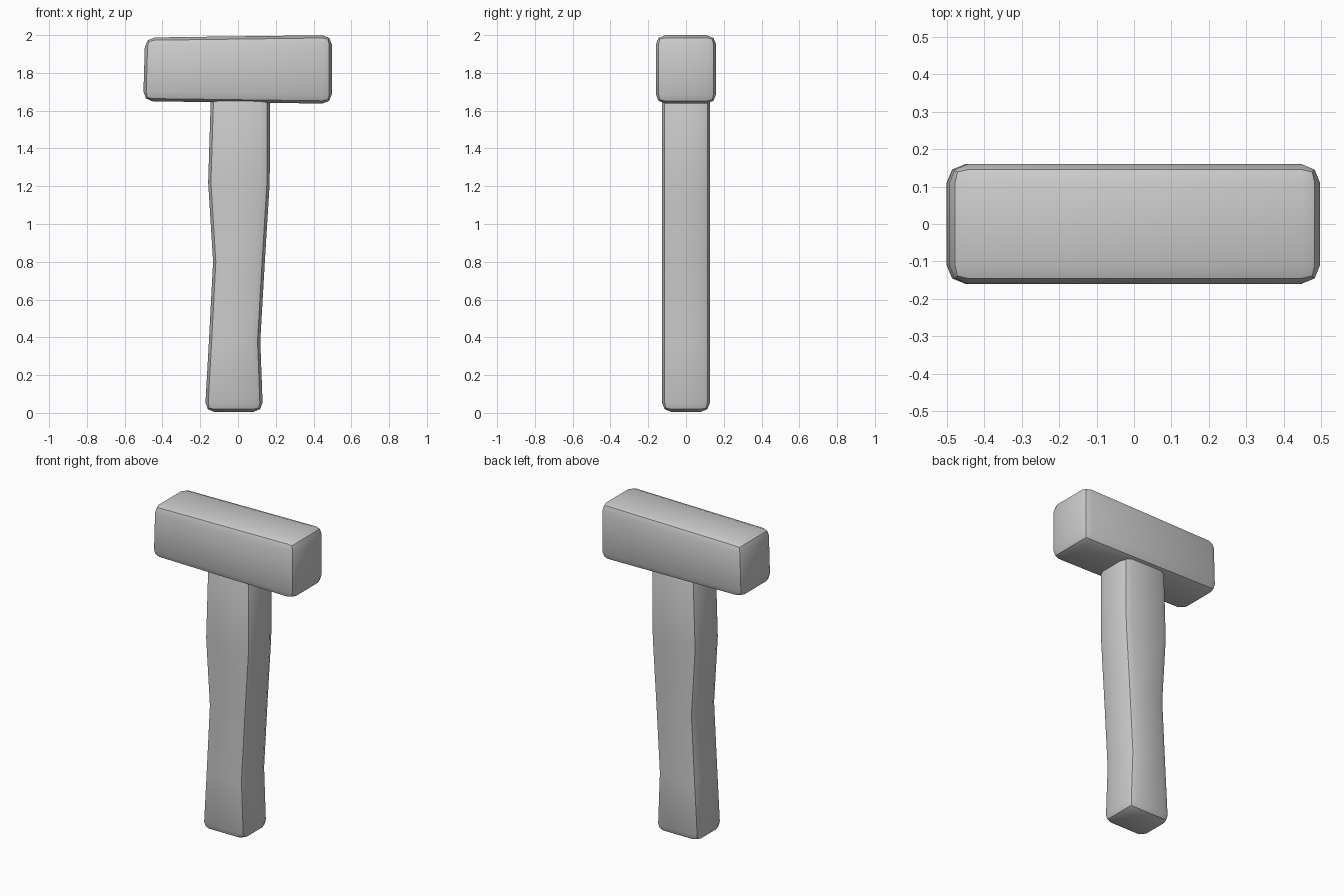
import bpy
import bmesh
import math

old = bpy.data.objects.get("Cube")
if old:
    bpy.data.objects.remove(old, do_unlink=True)

# Single plain grey for the whole tool
GREY = (0.6, 0.6, 0.6, 1.0)
mat = bpy.data.materials.new("grey")
mat.use_nodes = True
mat.diffuse_color = GREY
mat.node_tree.nodes["Principled BSDF"].inputs["Base Color"].default_value = GREY


def loft(name, sections, bevel=0.05):
    """Box lofted through rectangular sections, with its hard edges rounded."""
    bm = bmesh.new()
    rings = [[bm.verts.new(p) for p in ring] for ring in sections]
    for a, b in zip(rings, rings[1:]):
        for i in range(4):
            j = (i + 1) % 4
            bm.faces.new((a[i], a[j], b[j], b[i]))
    bm.faces.new(rings[0][::-1])
    bm.faces.new(rings[-1])
    bmesh.ops.recalc_face_normals(bm, faces=bm.faces)
    hard = [e for e in bm.edges if e.calc_face_angle() > math.radians(30)]
    bmesh.ops.bevel(bm, geom=hard, offset=bevel, offset_type='OFFSET',
                    segments=2, profile=0.5, affect='EDGES')
    mesh = bpy.data.meshes.new(name)
    bm.to_mesh(mesh)
    bm.free()
    mesh.materials.append(mat)
    obj = bpy.data.objects.new(name, mesh)
    bpy.context.collection.objects.link(obj)
    bpy.ops.object.select_all(action='DESELECT')
    obj.select_set(True)
    bpy.context.view_layer.objects.active = obj
    bpy.ops.object.shade_smooth_by_angle(angle=math.radians(30))
    return obj


def level(z, x0, x1, d):
    return [(x0, -d, z), (x1, -d, z), (x1, d, z), (x0, d, z)]


def end(x_low, x_high, z0, z1, d):
    return [(x_low, -d, z0), (x_low, d, z0), (x_high, d, z1), (x_high, -d, z1)]


# Head: block slightly shorter at its right end
loft("hammer_head", [end(-0.502, -0.492, 1.65, 1.987, 0.16),
                     end(0.497, 0.497, 1.637, 2.0, 0.16)])

# Handle: gently wavy shaft running up into the head
GRIP = [(0.005, -0.175, 0.132), (0.38, -0.154, 0.118), (0.8, -0.132, 0.142),
        (1.22, -0.158, 0.168), (1.76, -0.141, 0.169)]
loft("handle", [level(z, x0, x1, 0.128) for z, x0, x1 in GRIP])
